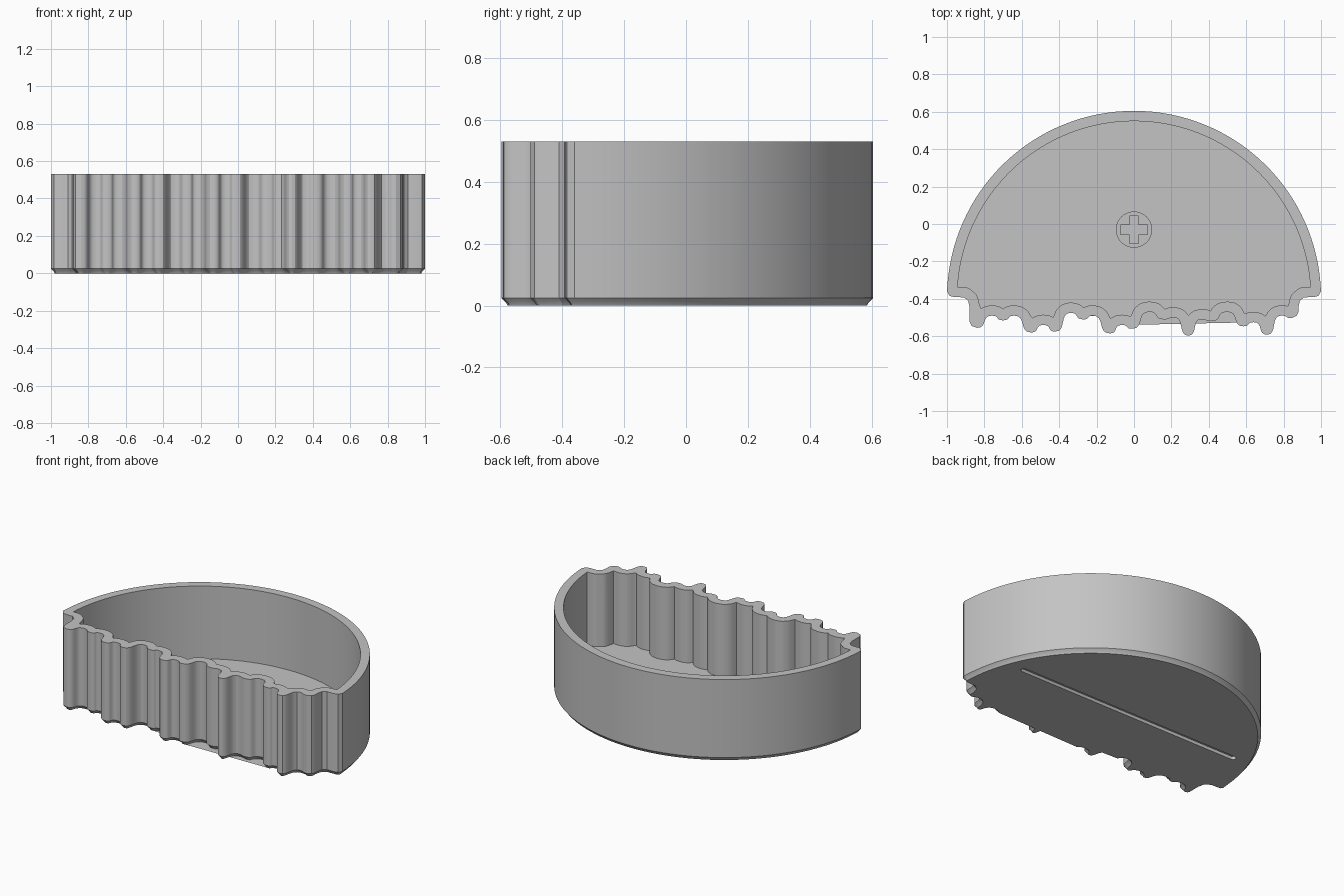
import bpy, bmesh, math
from mathutils import Vector

default = bpy.data.objects.get("Cube")
if default:
    bpy.data.objects.remove(default, do_unlink=True)

HEIGHT, FLOOR, WALL, CY = 0.53, 0.06, 0.055, -0.395

grey = bpy.data.materials.new("plain_grey")
grey.use_nodes = True
colour = (0.55, 0.55, 0.55, 1)
grey.diffuse_color = colour
grey.node_tree.nodes["Principled BSDF"].inputs["Base Color"].default_value = colour


def inset(points, d):
    """Move a counter-clockwise outline inwards by d."""
    out = []
    for i, p in enumerate(points):
        t = (points[(i + 1) % len(points)] - p).normalized() + (p - points[i - 1]).normalized()
        t.normalize()
        out.append(p + Vector((-t.y, t.x)) * d)
    return out


def stack(name, layers):
    """Closed solid from (outline, z) layers with equal point counts."""
    bm = bmesh.new()
    rings = [[bm.verts.new((p[0], p[1], z)) for p in pts] for pts, z in layers]
    n = len(rings[0])
    for a, b in zip(rings, rings[1:]):
        for i in range(n):
            j = (i + 1) % n
            bm.faces.new((a[i], a[j], b[j], b[i]))
    bm.faces.new(rings[0][::-1])
    bm.faces.new(rings[-1])
    bmesh.ops.recalc_face_normals(bm, faces=bm.faces)
    mesh = bpy.data.meshes.new(name)
    bm.to_mesh(mesh)
    bm.free()
    mesh.materials.append(grey)
    obj = bpy.data.objects.new(name, mesh)
    bpy.context.collection.objects.link(obj)
    return obj


def cut(target, cutter):
    mod = target.modifiers.new("cut", "BOOLEAN")
    mod.operation, mod.solver, mod.object = "DIFFERENCE", "EXACT", cutter
    bpy.context.view_layer.objects.active = target
    bpy.ops.object.modifier_apply(modifier=mod.name)
    bpy.data.objects.remove(cutter, do_unlink=True)


def arc(radius, start, end, steps, cx=0.0, cy=CY):
    return [Vector((cx + radius * math.cos(a), cy + radius * math.sin(a)))
            for a in (start + (end - start) * i / steps for i in range(steps + 1))]


# Rippled front: alternating lobe tips and notch tops
tips = [(-.84, -.555), (-.76, -.49), (-.70, -.515), (-.64, -.49), (-.55, -.58),
        (-.485, -.54), (-.42, -.575), (-.34, -.475), (-.27, -.51), (-.22, -.49),
        (-.13, -.585), (-.065, -.54), (-.01, -.56), (.08, -.47), (.16, -.51),
        (.215, -.50), (.29, -.597), (.36, -.51), (.41, -.52), (.50, -.47),
        (.585, -.547), (.64, -.525), (.712, -.592), (.785, -.49), (.845, -.503)]
shoulder = [(1, -.36), (.985, -.385), (.96, -.391), (.91, -.392), (.887, -.41), (.88, -.44)]
front = [Vector((-x, y)) for x, y in shoulder] + [Vector((-.88, -.52)), Vector((-.868, -.545))]
for a, b in zip(tips, tips[1:]):
    h = 0.75 * (b[0] - a[0])
    for i in range(8):
        t = i / 8
        s = 1 - t
        x = s**3 * a[0] + 3 * s * s * t * (a[0] + h) + 3 * s * t * t * (b[0] - h) + t**3 * b[0]
        y = a[1] + (b[1] - a[1]) * t * t * (3 - 2 * t)
        front.append(Vector((x, y)))
front += [Vector(tips[-1]), Vector((.87, -.49)), Vector((.88, -.468))]
front += [Vector(p) for p in reversed(shoulder)]

# Outer outline: rippled front and half-round back
a0 = math.asin((-.36 - CY) / 1.0)
outer = front + arc(1.0, a0, math.pi - a0, 64)[1:-1]

# Cavity outline: constant wall thickness behind the ripples
samples = [p.lerp(q, i / 8) for p, q in zip(front, front[1:]) for i in range(8)]
a1 = math.asin((-.335 - CY) / (1 - WALL))
x_end = (1 - WALL) * math.cos(a1)
inner = []
for i in range(241):
    x = -x_end + 2 * x_end * i / 240
    y = max(p.y + math.sqrt(WALL**2 - (x - p.x)**2) for p in samples if abs(x - p.x) < WALL)
    inner.append(Vector((x, y)))
inner += arc(1 - WALL, a1, math.pi - a1, 64)[1:-1]

# Tray body with chamfered foot
body = stack("tray_body", [(inset(outer, .02), 0), (inset(outer, .016), .008),
                           (inset(outer, .006), .018), (outer, .025), (outer, HEIGHT)])
cut(body, stack("cavity_cutter", [(inner, FLOOR), (inner, HEIGHT + .1)]))

# Long slot under the base
slot = (arc(.018, -math.pi / 2, math.pi / 2, 8, .8, -.05)
        + arc(.018, math.pi / 2, 3 * math.pi / 2, 8, -.8, -.05))
cut(body, stack("slot_cutter", [(slot, -.1), (slot, .02)]))

# Round post with a cross-shaped socket
PY, POST_TOP = -.03, .18
disc = arc(.097, 0, 2 * math.pi, 40, 0, PY)[:-1]
post = stack("centre_post", [(disc, FLOOR - .01), (disc, POST_TOP)])
w, l = .025, .073
quarter = [(l, -w), (l, w), (w, w)]
cross = []
for k in range(4):
    c, s = round(math.cos(k * math.pi / 2)), round(math.sin(k * math.pi / 2))
    cross += [Vector((x * c - y * s, x * s + y * c + PY)) for x, y in quarter]
cut(post, stack("cross_cutter", [(cross, FLOOR + .02), (cross, POST_TOP + .1)]))

# Smooth the curved walls, keep edges crisp
bpy.ops.object.select_all(action="DESELECT")
for obj in (body, post):
    obj.select_set(True)
bpy.context.view_layer.objects.active = body
bpy.ops.object.shade_smooth_by_angle(angle=math.radians(25))
